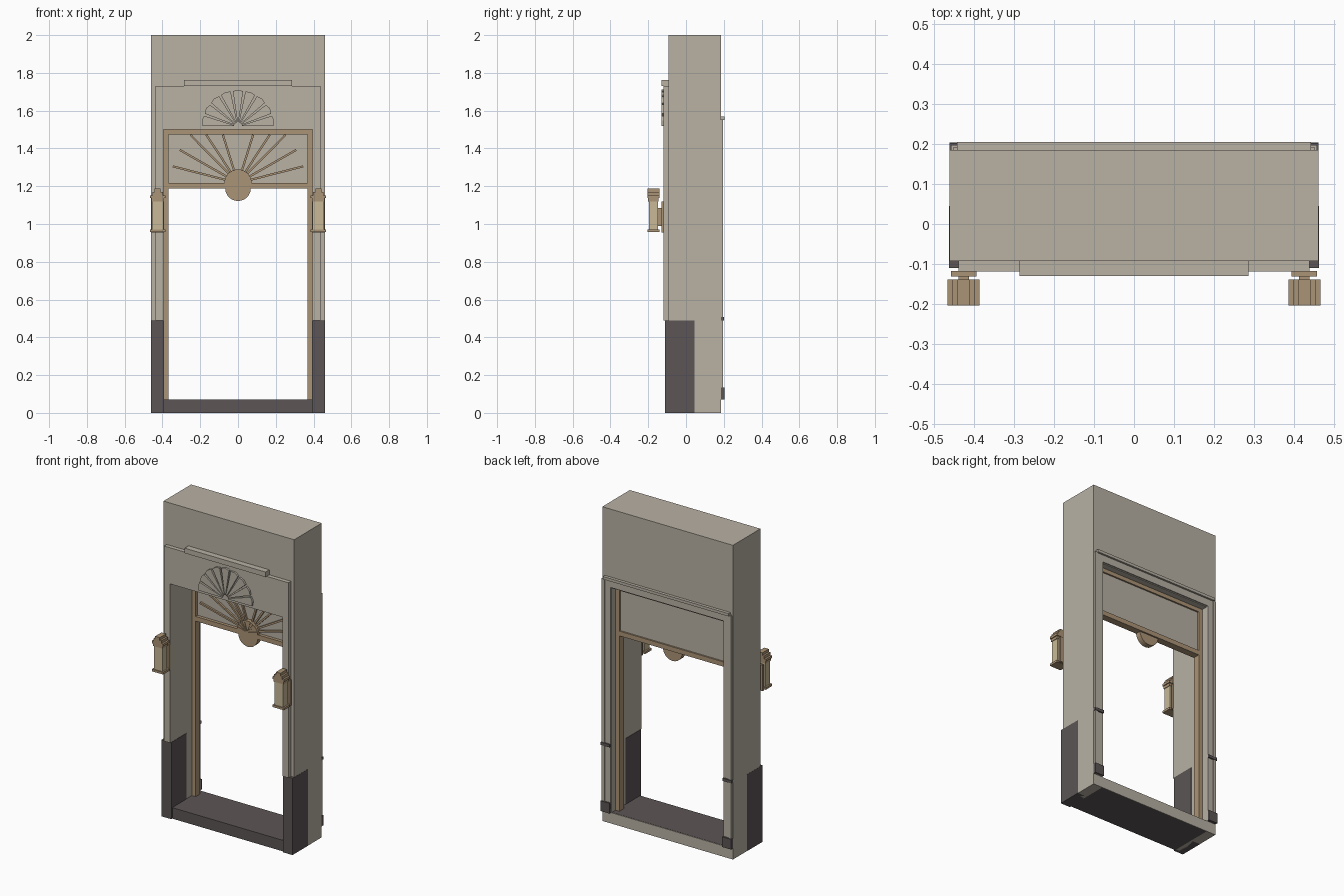
import bpy, bmesh
from math import sin, cos, pi, radians, atan2, hypot

cube = bpy.data.objects.get("Cube")
if cube:
    bpy.data.objects.remove(cube, do_unlink=True)


def material(name, rgb):
    m = bpy.data.materials.new(name)
    m.use_nodes = True
    m.diffuse_color = (*rgb, 1)
    bsdf = next(n for n in m.node_tree.nodes if n.type == 'BSDF_PRINCIPLED')
    bsdf.inputs["Base Color"].default_value = (*rgb, 1)
    return m


STONE = material("stone", (0.48, 0.44, 0.37))
DARK = material("dark_stone", (0.107, 0.091, 0.092))
WOOD = material("tan_wood", (0.41, 0.295, 0.18))
CREAM = material("lantern_cream", (0.58, 0.485, 0.31))


def prism(name, outline, y0, y1, mat):
    """Extrude an outline in the xz plane from y0 to y1."""
    bm = bmesh.new()
    front = [bm.verts.new((x, y0, z)) for x, z in outline]
    back = [bm.verts.new((x, y1, z)) for x, z in outline]
    bm.faces.new(front)
    bm.faces.new(back[::-1])
    n = len(outline)
    for i in range(n):
        j = (i + 1) % n
        bm.faces.new((front[i], back[i], back[j], front[j]))
    bmesh.ops.recalc_face_normals(bm, faces=bm.faces)
    mesh = bpy.data.meshes.new(name)
    bm.to_mesh(mesh)
    bm.free()
    mesh.materials.append(mat)
    ob = bpy.data.objects.new(name, mesh)
    bpy.context.collection.objects.link(ob)
    return ob


def box(name, x0, x1, y0, y1, z0, z1, mat):
    return prism(name, [(x0, z0), (x1, z0), (x1, z1), (x0, z1)], y0, y1, mat)


def pair(name, x0, x1, *rest):
    """The same box on both sides."""
    box(name + "_left", x0, x1, *rest)
    box(name + "_right", -x1, -x0, *rest)


def arch(name, x0, x1, top, z0, z1, y0, y1, mat):
    """Doorway-shaped slab with legs from x0 to x1 and a head from top to z1."""
    prism(name, [(-x1, z0), (-x0, z0), (-x0, top), (x0, top),
                 (x0, z0), (x1, z0), (x1, z1), (-x1, z1)], y0, y1, mat)


def half_disc(name, z, r, a0, y0, y1, mat):
    prism(name, [(r * cos(a0 + pi * i / 16), z + r * sin(a0 + pi * i / 16))
                 for i in range(17)], y0, y1, mat)


# Wall, threshold and dark plinths
arch("wall", 0.395, 0.46, 1.5, 0, 2, -0.092, 0.185, STONE)
box("threshold", -0.395, 0.395, -0.1, 0.181, 0, 0.07, DARK)
box("threshold_back", -0.395, 0.395, 0.181, 0.185, 0, 0.069, STONE)
pair("plinth", 0.393, 0.461, -0.11, 0.045, 0, 0.488, DARK)

# Front surround, ledge and carved fan
arch("front_surround", 0.395, 0.438, 1.5, 0.488, 1.73, -0.118, -0.09, STONE)
box("front_ledge", -0.285, 0.285, -0.13, -0.09, 1.73, 1.762, STONE)
BLADES = 9
for i in range(BLADES):
    a = radians(9 + i * 162 / (BLADES - 1))
    pts = [(0.022, -0.12), (0.188, -0.145), (0.194, 0), (0.188, 0.145), (0.022, 0.12)]
    prism(f"fan_blade_{i + 1}", [(r * cos(a + d), 1.517 + r * sin(a + d)) for r, d in pts],
          -0.13, -0.116, STONE)

# Back surround with cornice and dark blocks
arch("back_surround", 0.397, 0.45, 1.505, 0.07, 1.555, 0.183, 0.192, STONE)
pair("back_outer_strip", 0.437, 0.456, 0.183, 0.197, 0.13, 1.55, STONE)
box("back_cornice", -0.442, 0.442, 0.183, 0.204, 1.55, 1.568, STONE)
pair("back_base_block", 0.397, 0.46, 0.183, 0.203, 0.07, 0.135, DARK)
pair("back_band", 0.397, 0.46, 0.183, 0.201, 0.49, 0.508, DARK)

# Door frame and transom
arch("door_frame", 0.368, 0.395, 1.475, 0.07, 1.5, 0.1, 0.145, WOOD)
box("transom_bar", -0.37, 0.37, 0.1, 0.145, 1.187, 1.217, WOOD)
box("transom_panel", -0.37, 0.37, 0.12, 0.135, 1.217, 1.476, STONE)

# Sunburst in the transom
half_disc("sunburst_hub", 1.217, 0.072, 0, 0.094, 0.12, WOOD)
half_disc("sunburst_drop", 1.19, 0.068, pi, 0.1, 0.135, WOOD)
tips = [(0.08, 1.472), (0.168, 1.472), (0.252, 1.472), (0.308, 1.392), (0.345, 1.305)]
for side in (1, -1):
    for i, (x, z) in enumerate(tips):
        dx, dz = side * x, z - 1.217
        length = hypot(dx, dz)
        ux, uz = dx / length, dz / length
        w = 0.0055
        prism(f"sunburst_ray_{'left' if side > 0 else 'right'}_{i + 1}",
              [(ux * r - uz * s, 1.217 + uz * r + ux * s)
               for r, s in ((0.06, -w), (length, -w), (length, w), (0.06, w))],
              0.108, 0.121, WOOD)
        # Groove lines on the hub
        prism(f"hub_groove_{'left' if side > 0 else 'right'}_{i + 1}",
              [(ux * r - uz * s, 1.217 + uz * r + ux * s)
               for r, s in ((0.01, -0.001), (0.07, -0.001), (0.07, 0.001), (0.01, 0.001))],
              0.091, 0.095, WOOD)

# Wall lanterns
for label, c in (("left", 0.425), ("right", -0.425)):
    def part(name, w, y0, y1, z0, z1, mat):
        box(f"lantern_{name}_{label}", c - w, c + w, y0, y1, z0, z1, mat)
    part("plate", 0.032, -0.131, -0.117, 0.955, 1.12, WOOD)
    part("bracket", 0.013, -0.15, -0.125, 0.99, 1.085, WOOD)
    part("base", 0.04, -0.203, -0.139, 0.958, 0.972, WOOD)
    part("body", 0.03, -0.197, -0.148, 0.972, 1.125, CREAM)
    part("collar", 0.034, -0.2, -0.145, 1.12, 1.137, WOOD)
    part("cap", 0.04, -0.203, -0.139, 1.137, 1.152, WOOD)
    part("roof", 0.028, -0.203, -0.139, 1.152, 1.17, WOOD)
    part("finial", 0.016, -0.203, -0.139, 1.17, 1.187, WOOD)
